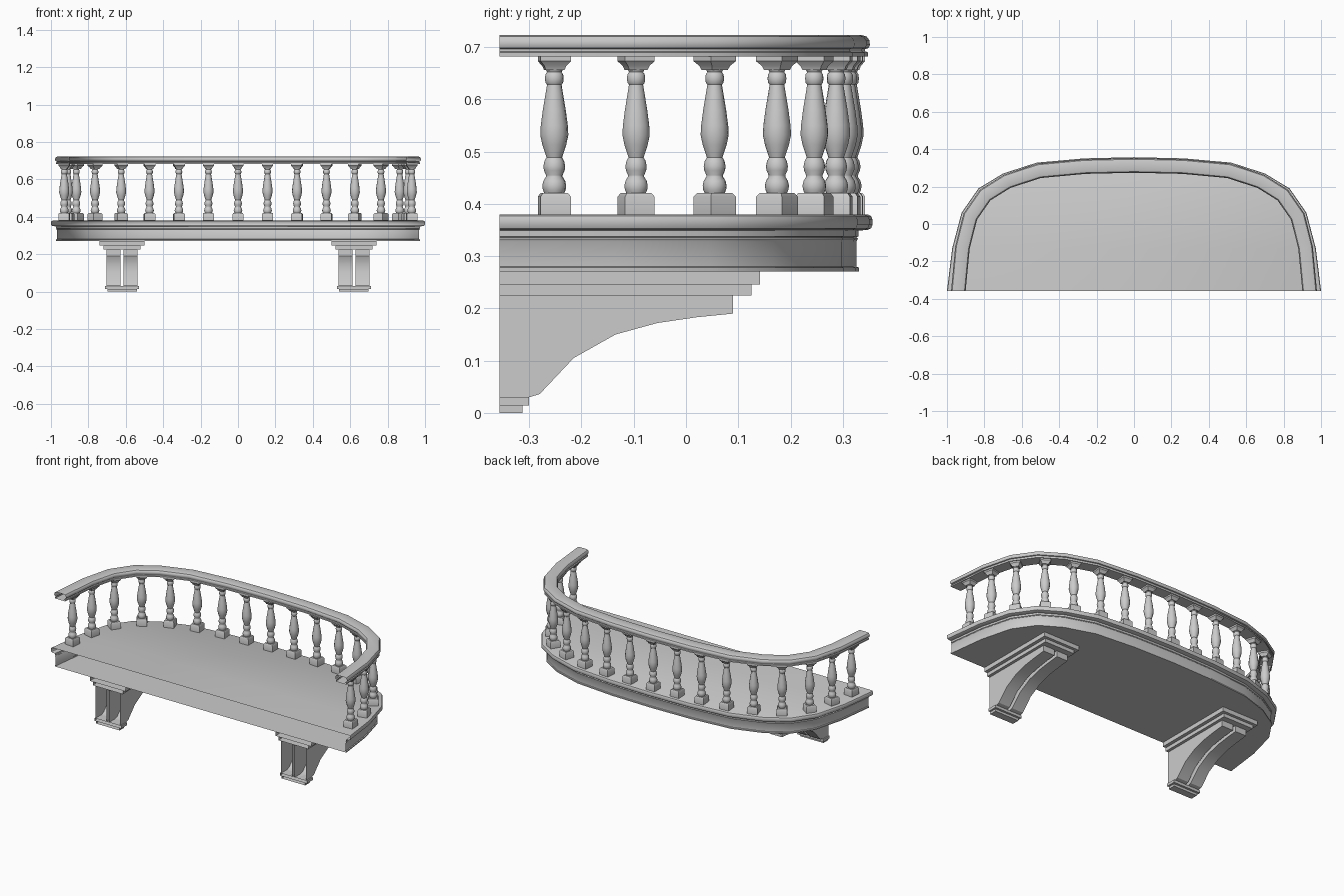
import bpy, bmesh, math
from mathutils import Vector

if "Cube" in bpy.data.objects:
    bpy.data.objects.remove(bpy.data.objects["Cube"])

BACK = -0.357

def finish(name, bm, angle=35):
    bmesh.ops.recalc_face_normals(bm, faces=bm.faces)
    mesh = bpy.data.meshes.new(name)
    bm.to_mesh(mesh)
    bm.free()
    ob = bpy.data.objects.new(name, mesh)
    bpy.context.collection.objects.link(ob)
    bpy.ops.object.select_all(action='DESELECT')
    ob.select_set(True)
    bpy.context.view_layer.objects.active = ob
    bpy.ops.object.shade_smooth_by_angle(angle=math.radians(angle))
    return ob

def mirrored(half):
    # half path runs from the wall (+x) to the middle
    return [Vector(p) for p in half] + [Vector((-x, y)) for x, y in half[-2::-1]]

def sweep(path, profile, closed):
    # mitred sweep; ends stay on the wall plane
    bm = bmesh.new()
    rings = []
    for i, p in enumerate(path):
        if i in (0, len(path) - 1):
            n = Vector((1 if i == 0 else -1, 0))
        else:
            a, b = (p - path[i - 1]).normalized(), (path[i + 1] - p).normalized()
            na, nb = Vector((a.y, -a.x)), Vector((b.y, -b.x))
            n = (na + nb).normalized()
            n /= n.dot(na)
        rings.append([bm.verts.new((p.x + n.x * d, p.y + n.y * d, z)) for d, z in profile])
    m = len(profile)
    for r, s in zip(rings, rings[1:]):
        for j in range(m if closed else m - 1):
            k = (j + 1) % m
            bm.faces.new((r[j], s[j], s[k], r[k]))
    return bm, rings

# the outward normal used in sweep points away from the balcony when the path runs +x to -x
slab_path = mirrored([(1, BACK), (.972, -.13), (.922, .06), (.832, .19),
                      (.70, .27), (.52, .328), (.265, .351), (0, .357)])
rail_path = mirrored([(.939, BACK), (.917, -.125), (.875, .04), (.795, .155),
                      (.678, .228), (.508, .284), (.262, .307), (0, .313)])

# floor slab: moulded edge, floor and underside, open at the wall
edge = [(-.01, .38), (-.003, .377), (0, .37), (0, .36), (-.003, .353), (-.01, .35),
        (-.027, .349), (-.027, .338), (-.031, .336), (-.028, .333), (-.031, .328),
        (-.031, .28), (-.026, .278), (-.026, .271)]
for_edge = sweep(slab_path, edge, False)
bm, rings = for_edge
bm.faces.new([r[0] for r in rings])
bm.faces.new([r[-1] for r in rings])
finish("floor_slab", bm)

# handrail
side = [(.035, .682), (.035, .69), (.03, .692), (.03, .696), (.036, .698),
        (.039, .704), (.038, .713), (.033, .72), (.024, .723)]
bm, rings = sweep(rail_path, side + [(-d, z) for d, z in side[::-1]], True)
finish("handrail", bm)

# baluster: square foot and cap with a turned shaft
def lathe(bm, pts, n):
    rad = 1 / math.cos(math.pi / n) if n == 4 else 1
    off = math.pi / 4 if n == 4 else 0
    rows = [[bm.verts.new((r * rad * math.cos(off + 2 * math.pi * i / n),
                           r * rad * math.sin(off + 2 * math.pi * i / n), z))
             for i in range(n)] for r, z in pts]
    for a, b in zip(rows, rows[1:]):
        for i in range(n):
            k = (i + 1) % n
            bm.faces.new((a[i], a[k], b[k], b[i]))
    bm.faces.new(rows[0])
    bm.faces.new(rows[-1])

bm = bmesh.new()
lathe(bm, [(.029, .38), (.029, .414), (.024, .421)], 4)
lathe(bm, [(.018, .656), (.021, .664), (.029, .673), (.029, .683)], 4)
lathe(bm, [(.019, .42), (.022, .427), (.023, .435), (.021, .444), (.016, .452),
           (.016, .455), (.020, .464), (.021, .472), (.019, .482), (.015, .489),
           (.017, .495), (.023, .513), (.027, .532), (.026, .55), (.022, .58),
           (.017, .61), (.014, .628), (.017, .632), (.018, .64), (.017, .648),
           (.014, .652), (.017, .658)], 12)
baluster = finish("baluster", bm, 40)

def along(dist):
    # point and heading on the rail path at a distance from the middle
    i0 = len(rail_path) // 2
    step = 1 if dist >= 0 else -1
    left, i = abs(dist), i0
    while True:
        a, b = rail_path[i], rail_path[i + step]
        if left <= (b - a).length:
            d = (b - a).normalized()
            return a + d * left, math.atan2(d.y * step, d.x * step)
        left -= (b - a).length
        i += step

for k in range(-8, 9):
    ob = baluster if k == -8 else baluster.copy()
    if k > -8:
        bpy.context.collection.objects.link(ob)
    p, ang = along(k * .158)
    ob.location = (p.x, p.y, 0)
    ob.rotation_euler.z = ang

# brackets: side profiles pushed across x, open at the wall
def slice_x(bm, pts, x0, x1):
    a = [bm.verts.new((x0, y, z)) for y, z in pts]
    b = [bm.verts.new((x1, y, z)) for y, z in pts]
    for i in range(len(pts) - 1):
        bm.faces.new((a[i], a[i + 1], b[i + 1], b[i]))
    bm.faces.new(a)
    bm.faces.new(b)

def step(bm, cx, half, depth, z0, z1):
    slice_x(bm, [(BACK, z0), (depth, z0), (depth, z1), (BACK, z1)], cx - half, cx + half)

curve = [(BACK, .03), (-.30, .03), (-.28, .036), (-.215, .105), (-.135, .15),
         (-.055, .172), (.02, .183), (.09, .19), (.09, .225), (BACK, .225)]
for name, cx in (("left", -.62), ("right", .62)):
    bm = bmesh.new()
    step(bm, cx, .12, .142, .246, .271)
    step(bm, cx, .10, .125, .225, .246)
    step(bm, cx, .09, -.30, .014, .03)
    step(bm, cx, .079, -.313, 0, .014)
    for s in (-1, 1):
        slice_x(bm, curve, cx + s * .009, cx + s * .083)
    finish(name + "_bracket", bm, 30)
